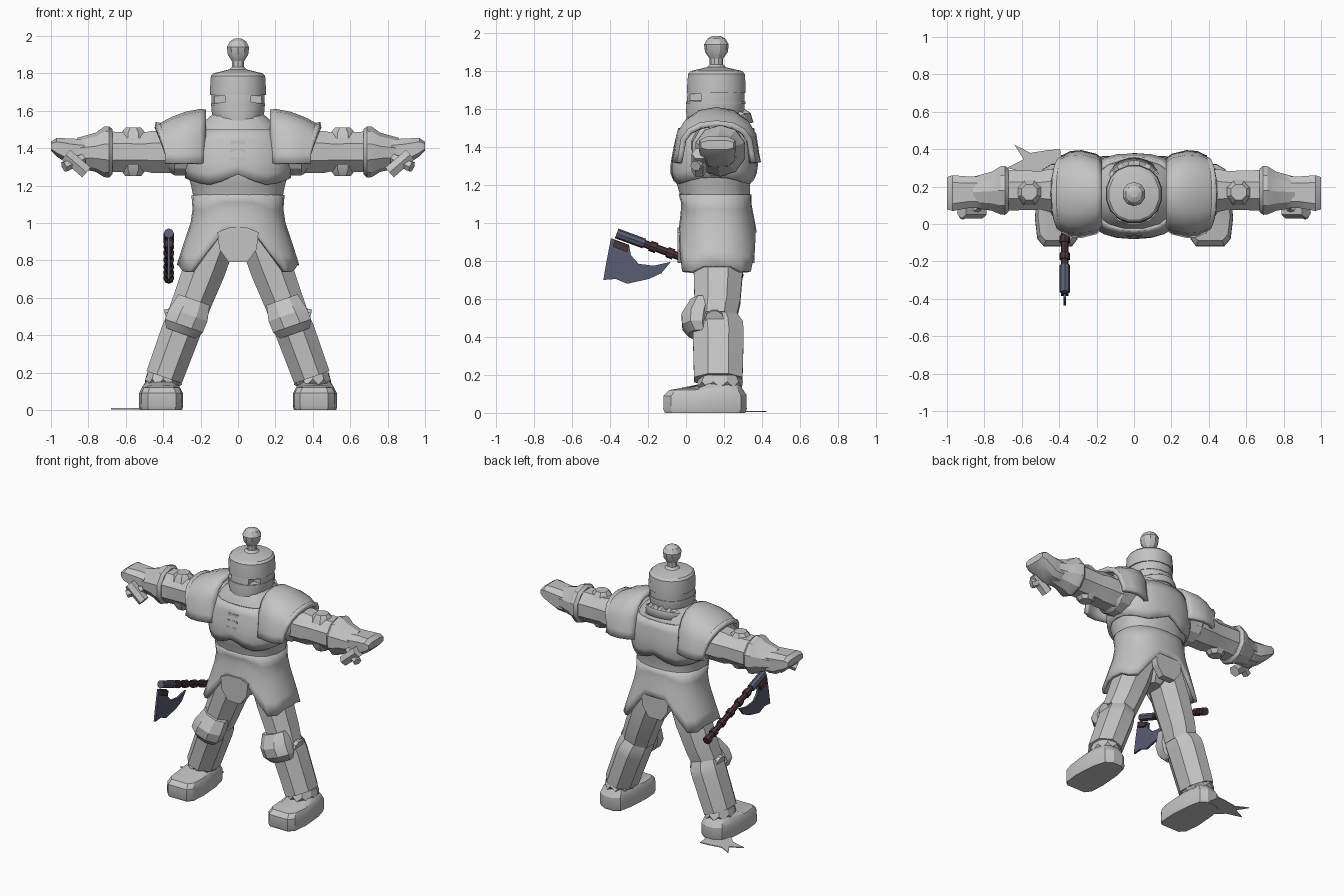
import bpy, bmesh
from math import sin, cos, pi, radians
from mathutils import Vector

cube = bpy.data.objects.get("Cube")
if cube:
    bpy.data.objects.remove(cube, do_unlink=True)


def material(name, rgb):
    m = bpy.data.materials.new(name)
    m.use_nodes = True
    m.diffuse_color = (*rgb, 1)
    m.node_tree.nodes["Principled BSDF"].inputs["Base Color"].default_value = (*rgb, 1)
    return m


GREY = material("armour_grey", (0.55, 0.55, 0.55))
STEEL = material("blade_steel", (0.1, 0.11, 0.17))
WOOD = material("handle_brown", (0.07, 0.035, 0.04))
CY = 0.16  # depth of the body axis
made = []


def finish(name, bm, mat=GREY, mirror=False, thick=0):
    bmesh.ops.recalc_face_normals(bm, faces=bm.faces)
    mesh = bpy.data.meshes.new(name)
    bm.to_mesh(mesh)
    bm.free()
    ob = bpy.data.objects.new(name, mesh)
    bpy.context.collection.objects.link(ob)
    mesh.materials.append(mat)
    if thick:
        mod = ob.modifiers.new("thickness", "SOLIDIFY")
        mod.thickness, mod.offset = thick, -1
    if mirror:
        ob.modifiers.new("mirror", "MIRROR")
    made.append(ob)
    return ob


def skin(name, rings, closed=True, caps=True, **kw):
    """Bridge a list of equal point rings."""
    bm = bmesh.new()
    rows = [[bm.verts.new(p) for p in ring] for ring in rings]
    n = len(rows[0])
    for a, b in zip(rows, rows[1:]):
        for i in range(n if closed else n - 1):
            j = (i + 1) % n
            bm.faces.new((a[i], a[j], b[j], b[i]))
    if caps:
        bm.faces.new(rows[0])
        bm.faces.new(rows[-1])
    return finish(name, bm, **kw)


def curve(a, power):
    """Point on a unit superellipse."""
    f = lambda v: (abs(v) ** power) * (1 if v > 0 else -1)
    return f(cos(a)), f(sin(a))


def loft(name, axis, stations, n=8, power=1, tilt=0, **kw):
    """Stations: position, centre u, centre v, radius u, radius v."""
    rings = []
    for pos, cu, cv, ru, rv in stations:
        ring = []
        for i in range(n):
            u, v = curve((i + 0.5) * 2 * pi / n, power)
            u, v = u * ru, v * rv
            ring.append({"z": (cu + u, cv + v, pos + tilt * u),
                         "x": (pos, cu + u, cv + v),
                         "y": (cu + u, pos, cv + v)}[axis])
        rings.append(ring)
    return skin(name, rings, **kw)


def rod(name, a, b, r, n=8, **kw):
    a, b = Vector(a), Vector(b)
    q = (b - a).to_track_quat("Z", "Y")
    rings = [[p + q @ Vector((r * cos(t * 2 * pi / n), r * sin(t * 2 * pi / n), 0))
              for t in range(n)] for p in (a, b)]
    return skin(name, rings, **kw)


def plate(name, points, axis, at, depth, **kw):
    """Extruded outline."""
    place = {"x": lambda u, v, d: (d, u, v), "y": lambda u, v, d: (u, d, v),
             "z": lambda u, v, d: (u, v, d)}[axis]
    return skin(name, [[place(u, v, d) for u, v in points] for d in (at, at + depth)], **kw)


# Body cross-sections: height, half width, centre depth, half depth
BODY = [(0.74, 0.335, 0.16, 0.24), (0.85, 0.30, 0.165, 0.22), (1.0, 0.25, 0.165, 0.195),
        (1.1, 0.235, 0.16, 0.18), (1.2, 0.255, 0.145, 0.195), (1.25, 0.27, 0.145, 0.21),
        (1.32, 0.275, 0.15, 0.215), (1.42, 0.27, 0.155, 0.2), (1.52, 0.21, 0.16, 0.18),
        (1.58, 0.14, 0.16, 0.14)]


def body(z):
    for p, q in zip(BODY, BODY[1:]):
        if z <= q[0]:
            t = max(0, (z - p[0]) / (q[0] - p[0]))
            return [a + t * (b - a) for a, b in zip(p[1:], q[1:])]
    return BODY[-1][1:]


def body_shell(name, top, bottom, grow, rows, thick):
    """Garment shell following the body, its hem set by angle."""
    rings = []
    for r in range(rows + 1):
        ring = []
        for i in range(24):
            u, v = curve(i * pi / 12, 0.85)
            z = top + (bottom(u, v) - top) * r / rows
            rx, cy, ry = body(z)
            ring.append(((rx + grow) * u, cy + (ry + grow) * v, z))
        rings.append(ring)
    skin(name, rings, caps=False, thick=thick)


# Torso, skirt split at front and back, arched chest plate
loft("torso", "z", [(z, 0, cy, rx, ry) for z, rx, cy, ry in BODY[2:]], n=16, power=0.85)
body_shell("coat_skirt", 1.15, lambda u, v: 0.95 if abs(u) < 0.35 else
           (0.85 if abs(u) < 0.6 else (0.745 if abs(u) < 0.9 else 0.775)), 0.004, 5, 0.025)
body_shell("chest_plate", 1.5, lambda u, v: 1.2 + 0.06 * max(0, 1 - 2 * abs(u)) + 0.04 * u ** 4,
           0.016, 5, 0.025)
loft("pelvis", "z", [(0.8, 0, CY, 0.06, 0.09), (0.88, 0, CY, 0.14, 0.15), (1.0, 0, CY, 0.22, 0.18)])
FLAP = [(-0.11, 0.95), (-0.10, 0.86), (-0.05, 0.79), (0.05, 0.79), (0.10, 0.86), (0.11, 0.95),
        (0.05, 0.975), (-0.05, 0.975)]
plate("front_flap", FLAP, "y", -0.045, 0.06)
plate("back_flap", FLAP, "y", 0.31, 0.05)
for k in range(3):
    z = 1.33 + k * 0.045
    plate("chest_slat", [(-0.04, z), (0.04, z), (0.04, z + 0.02), (-0.04, z + 0.02)],
          "y", -0.075 + k * 0.008, 0.05)

# Scalloped collar
rings = []
for grow, z, tooth in ((0.06, 1.5, 0), (0.045, 1.55, 0), (0.0, 1.55, 0.03)):
    rings.append([((0.12 + grow) * cos(i * pi / 16), CY + (0.135 + grow) * sin(i * pi / 16),
                   z + tooth * (i % 2) + 0.05 * sin(i * pi / 16) - 0.02) for i in range(32)])
skin("collar", rings, caps=False, thick=0.015)

# Helmet with a lipped cap, knob and eye slits
helmet = loft("helmet", "z", [(1.45, 0, 0.12, 0.05, 0.08), (1.48, 0, 0.13, 0.09, 0.125),
              (1.53, 0, 0.145, 0.125, 0.145), (1.60, 0, 0.155, 0.145, 0.157),
              (1.69, 0, 0.158, 0.143, 0.152)], n=16, power=0.9)
loft("helmet_cap", "z", [(1.685, 0, CY, 0.152, 0.157), (1.72, 0, CY, 0.152, 0.157),
     (1.785, 0, CY, 0.148, 0.152), (1.80, 0, CY, 0.135, 0.138), (1.82, 0, CY, 0.05, 0.05)],
     n=16, power=0.95)
loft("cap_knob", "z", [(1.81, 0, CY, 0.06, 0.06), (1.835, 0, CY, 0.035, 0.035),
     (1.865, 0, CY, 0.035, 0.035), (1.90, 0, CY, 0.057, 0.06), (1.94, 0, CY, 0.063, 0.065),
     (1.972, 0, CY, 0.045, 0.045), (1.985, 0, CY, 0.02, 0.02)], n=10)
for s in (-1, 1):
    slit = plate("eye_slit_cutter", [(s * 0.07, 1.645), (s * 0.135, 1.64), (s * 0.135, 1.68),
                 (s * 0.07, 1.68)], "y", -0.1, 0.18)
    made.remove(slit)
    slit.hide_render = True
    slit.hide_viewport = True
    cut = helmet.modifiers.new("slit", "BOOLEAN")
    cut.operation, cut.object = "DIFFERENCE", slit
loft("visor_ridge", "z", [(1.625, 0, 0.156, 0.148, 0.16), (1.64, 0, 0.156, 0.148, 0.16)],
     n=16, power=0.9)

# Pauldrons: arched plates over the shoulders
rings = []
for x, ry, rz, pull in ((0.17, 0.18, 0.235, 0), (0.2, 0.205, 0.24, 0), (0.28, 0.225, 0.225, 0),
                        (0.36, 0.22, 0.195, 0.02), (0.415, 0.2, 0.165, 0.035),
                        (0.44, 0.2, 0.17, 0.05)):
    ring = [(x - pull, CY + ry + 0.01, 1.32)]
    for i in range(9):
        c, s = curve(i * pi / 8, 0.85)
        ring.append((x - pull * (1 - s), CY + ry * c, 1.37 + rz * s))
    rings.append(ring + [(x - pull, CY - ry - 0.01, 1.32)])
skin("pauldron", rings, closed=False, caps=False, thick=0.03, mirror=True)
loft("shoulder", "x", [(0.15, 0.16, 1.4, 0.14, 0.15), (0.34, 0.17, 1.39, 0.14, 0.14),
     (0.38, 0.175, 1.385, 0.11, 0.11)], n=12, mirror=True)

# Arms, elbow bosses, cuffs and hands
AY, AZ = 0.18, 1.38
loft("arm", "x", [(0.3, AY, AZ, 0.122, 0.122), (0.46, AY, AZ, 0.122, 0.122),
     (0.50, AY, AZ, 0.112, 0.112), (0.71, AY, AZ, 0.118, 0.118)], mirror=True)
for lo, hi in ((1.455, 1.51), (1.31, 1.25)):
    mid = (lo + hi) / 2
    loft("elbow_boss", "z", [(lo, 0.56, 0.17, 0.075, 0.075), (mid, 0.56, 0.17, 0.07, 0.065),
         (hi, 0.56, 0.17, 0.045, 0.045)], mirror=True)
loft("cuff", "x", [(0.67, AY, AZ, 0.12, 0.12), (0.69, AY, AZ, 0.138, 0.137),
     (0.715, AY, AZ, 0.135, 0.135), (0.76, 0.175, 1.378, 0.11, 0.105),
     (0.86, 0.17, 1.375, 0.087, 0.08)], n=10, mirror=True)
loft("hand", "x", [(0.82, 0.17, 1.37, 0.09, 0.08), (0.88, 0.17, 1.375, 0.088, 0.08),
     (0.97, 0.165, 1.405, 0.1, 0.052), (1.0, 0.165, 1.41, 0.09, 0.025)],
     power=0.6, mirror=True)
rod("finger", (0.92, 0.07, 1.365), (0.81, 0.07, 1.27), 0.04, n=6, mirror=True)
rod("thumb", (0.83, 0.1, 1.345), (0.93, 0.05, 1.3), 0.03, n=6, mirror=True)

# Legs, knees and ragged trouser hems
loft("thigh", "z", [(0.92, 0.115, 0.17, 0.11, 0.14), (0.75, 0.18, 0.17, 0.115, 0.14),
     (0.58, 0.245, 0.165, 0.107, 0.13), (0.5, 0.275, 0.155, 0.105, 0.12)], tilt=0.35, mirror=True)
loft("shin", "z", [(0.56, 0.25, 0.145, 0.085, 0.10), (0.47, 0.285, 0.165, 0.105, 0.145),
     (0.42, 0.305, 0.17, 0.107, 0.145), (0.175, 0.395, 0.17, 0.102, 0.138)],
     tilt=0.35, mirror=True)
loft("knee_pad", "z", [(0.41, 0.305, 0.07, 0.085, 0.06), (0.45, 0.29, 0.055, 0.11, 0.08),
     (0.51, 0.265, 0.06, 0.11, 0.09), (0.59, 0.235, 0.09, 0.09, 0.07)],
     tilt=0.35, mirror=True)
rod("knee_boss", (0.18, 0.15, 0.54), (0.385, 0.15, 0.49), 0.05, n=10, mirror=True)
rings = []
for z, r, tooth in ((0.2, 0.085, 0), (0.135, 0.1, 0.03), (0.12, 0.075, 0)):
    rings.append([(0.4 + r * cos(i * pi / 10), 0.18 + 1.2 * r * sin(i * pi / 10),
                   z + tooth * (i % 2)) for i in range(20)])
skin("ragged_hem", rings, mirror=True)

# Boots: rounded sole outline drawn in towards the top
SOLE = [(-0.08, -0.12), (0.07, -0.12), (0.105, -0.08), (0.118, 0.03), (0.105, 0.2),
        (0.08, 0.29), (0.03, 0.32), (-0.04, 0.32), (-0.085, 0.29), (-0.105, 0.2),
        (-0.118, 0.03), (-0.11, -0.08)]
rings = []
for z, k, rise in ((0, 0.96, 0), (0.02, 1, 0), (0.09, 0.99, 0.005), (0.12, 0.86, 0.02),
                   (0.13, 0.6, 0.04)):
    rings.append([(0.412 + x * k, 0.1 + (y - 0.1) * k, z + rise * (y > 0.1)) for x, y in SOLE])
skin("boot", rings, mirror=True)

# Torn scrap of cloth on the ground
plate("ground_scrap", [(-0.4, 0.2), (-0.385, 0.31), (-0.395, 0.4), (-0.46, 0.395), (-0.555, 0.38),
      (-0.64, 0.425), (-0.59, 0.345), (-0.68, 0.3), (-0.57, 0.27), (-0.5, 0.2)],
      "z", 0.004, 0.006)

# Axe at the right hip
AX = -0.37


def shaft(name, y0, y1, r, mat):
    ends = [(AX, y, 0.81 - 0.37 * y) for y in (y0, y1)]
    rod(name, *ends, r, mat=mat)


shaft("axe_handle", -0.35, 0.28, 0.02, WOOD)
shaft("axe_socket", -0.365, -0.22, 0.027, STEEL)
for y in (-0.19, -0.1, 0.0, 0.1, 0.19, 0.26):
    shaft("handle_wrap", y, y + 0.035, 0.028, WOOD)
plate("axe_binding", [(-0.375, 0.91), (-0.3, 0.88), (-0.31, 0.845), (-0.385, 0.875)],
      "x", AX - 0.02, 0.04, mat=WOOD)
plate("axe_blade", [(-0.395, 0.92), (-0.3, 0.885), (-0.29, 0.83), (-0.25, 0.785), (-0.17, 0.775),
      (-0.08, 0.795), (-0.13, 0.735), (-0.195, 0.705), (-0.31, 0.68), (-0.37, 0.705),
      (-0.435, 0.7), (-0.42, 0.79)], "x", AX - 0.007, 0.014, mat=STEEL)

# Crisp facets with soft shallow edges
bpy.ops.object.select_all(action="DESELECT")
for ob in made:
    ob.select_set(True)
bpy.context.view_layer.objects.active = made[0]
bpy.ops.object.shade_smooth_by_angle(angle=radians(28))
